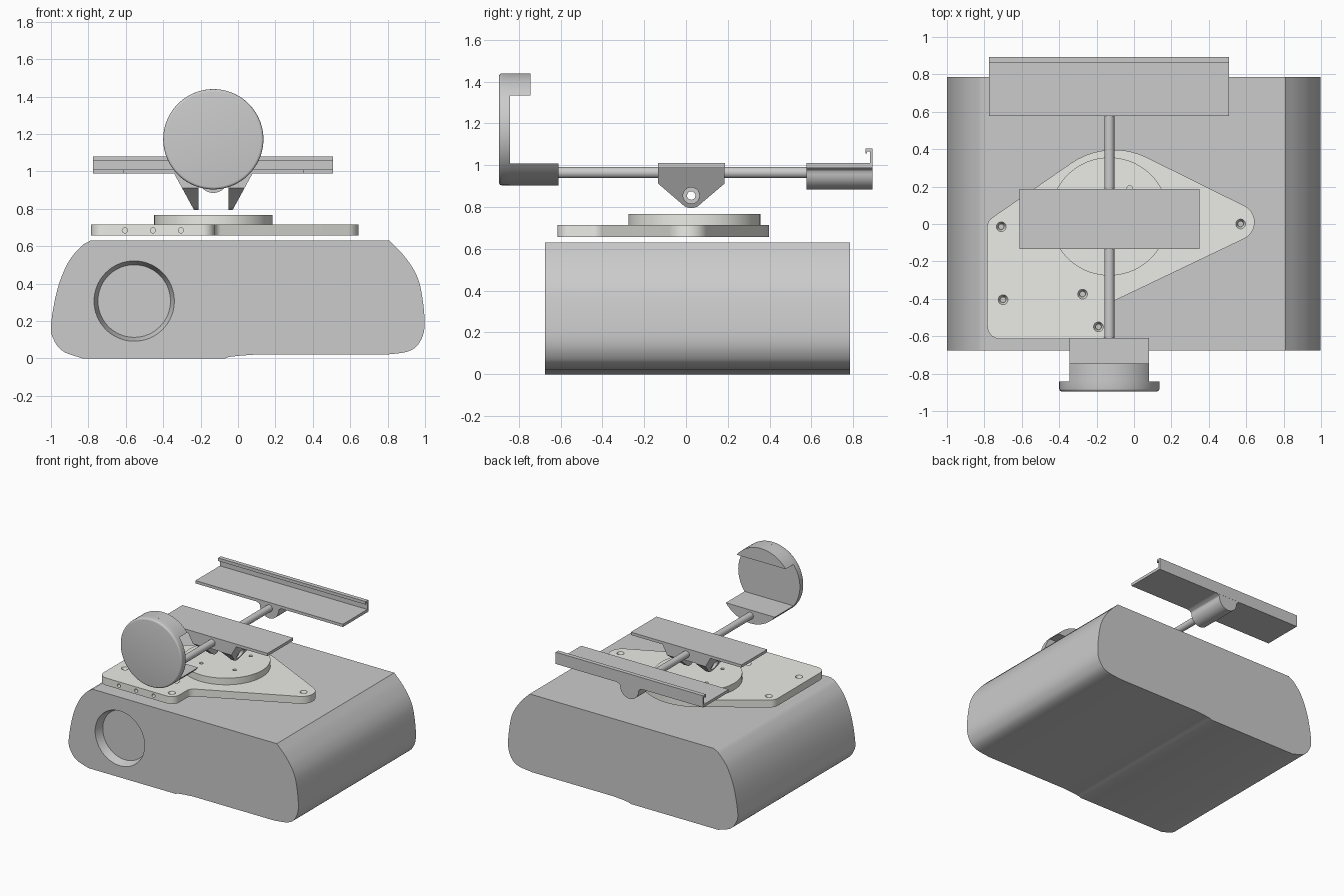
import bpy, bmesh, math
from mathutils import Vector, Matrix

if "Cube" in bpy.data.objects:
    bpy.data.objects.remove(bpy.data.objects["Cube"])

CX, ROD_Z = -0.132, 0.965           # centre line of the upper assembly


def prism(name, pts, axis, a, b, taper=1.0, bevel_a=0.0):
    """Extrude a 2D outline along an axis from a to b; bevel_a rounds the rim at a."""
    n = len(pts)
    mid = sum((Vector(p) for p in pts), Vector((0, 0))) / n
    place = {'x': lambda p, t: (t, p[0], p[1]),
             'y': lambda p, t: (p[0], t, p[1]),
             'z': lambda p, t: (p[0], p[1], t)}[axis]
    bm = bmesh.new()
    v0 = [bm.verts.new(place(p, a)) for p in pts]
    v1 = [bm.verts.new(place(mid + (Vector(p) - mid) * taper, b)) for p in pts]
    cap = bm.faces.new(v0)
    bm.faces.new(v1)
    for i in range(n):
        j = (i + 1) % n
        bm.faces.new((v0[i], v0[j], v1[j], v1[i]))
    bmesh.ops.recalc_face_normals(bm, faces=bm.faces[:])
    if bevel_a:
        bmesh.ops.bevel(bm, geom=list(cap.edges), offset=bevel_a, segments=4,
                        profile=0.5, affect='EDGES')
    me = bpy.data.meshes.new(name)
    bm.to_mesh(me)
    bm.free()
    ob = bpy.data.objects.new(name, me)
    bpy.context.collection.objects.link(ob)
    return ob


def arc(cx, cy, r, a0, a1, n):
    return [(cx + r * math.cos(math.radians(a0 + (a1 - a0) * i / n)),
             cy + r * math.sin(math.radians(a0 + (a1 - a0) * i / n))) for i in range(n + 1)]


def circle(cx, cy, r, n=32):
    return arc(cx, cy, r, 0, 360, n)[:-1]


def rounded(corners, n=10):
    """Outline with each (x, y, radius) corner replaced by a true arc."""
    out = []
    for i, (x, y, r) in enumerate(corners):
        p = Vector((x, y))
        u = (Vector(corners[i - 1][:2]) - p).normalized()
        v = (Vector(corners[(i + 1) % len(corners)][:2]) - p).normalized()
        if r == 0:
            out.append((x, y))
            continue
        half = u.angle(v) / 2
        c = p + (u + v).normalized() * (r / math.sin(half))
        start = p + u * (r / math.tan(half)) - c
        turn = math.pi - 2 * half
        sign = 1 if (-u).x * v.y - (-u).y * v.x > 0 else -1
        for k in range(n + 1):
            q = c + Matrix.Rotation(sign * turn * k / n, 2) @ start
            out.append((q.x, q.y))
    return out


def spline(pts, n=6):
    """Smooth curve through the given points."""
    p = [Vector(q) for q in pts]
    p = [2 * p[0] - p[1]] + p + [2 * p[-1] - p[-2]]
    out = []
    for i in range(1, len(p) - 2):
        a, b, c, d = p[i - 1:i + 3]
        for k in range(n):
            t = k / n
            q = 0.5 * (2 * b + (c - a) * t + (2 * a - 5 * b + 4 * c - d) * t * t
                       + (3 * b - a - 3 * c + d) * t ** 3)
            out.append((q.x, q.y))
    return out + [tuple(pts[-1])]


def boolean(ob, cutter, op='DIFFERENCE'):
    m = ob.modifiers.new("cut", 'BOOLEAN')
    m.operation, m.object, m.solver = op, cutter, 'EXACT'
    bpy.context.view_layer.objects.active = ob
    bpy.ops.object.modifier_apply(modifier=m.name)
    bpy.data.objects.remove(cutter)


def drill(ob, pts, axis, a, b, taper=1.0):
    boolean(ob, prism("cutter", pts, axis, a, b, taper))


# Projector housing with recessed lens opening
right = spline([(0.79, 0.02), (0.91, 0.038), (0.97, 0.085), (0.998, 0.18), (0.98, 0.36),
                (0.945, 0.465), (0.88, 0.558), (0.81, 0.63)])
left = spline([(-0.79, 0.63), (-0.84, 0.598), (-0.91, 0.51), (-0.967, 0.365), (-1.0, 0.176),
               (-0.985, 0.1), (-0.935, 0.038), (-0.83, 0.0)])
step = [(-0.07, 0.0), (-0.05, 0.008), (0.0, 0.014), (0.08, 0.02), (0.35, 0.02)]
body = prism("projector_body", step + right + left, 'y', -0.675, 0.785)
drill(body, circle(-0.555, 0.307, 0.2155, 64), 'y', -0.677, -0.61, 0.9)

# Adapter plate with countersunk screw holes and front edge holes
plate = prism("adapter_plate", rounded([
    (-0.785, -0.615, 0.07), (-0.125, -0.615, 0.065), (-0.125, -0.42, 0.06),
    (0.771, 0.008, 0.098), (-0.141, 0.46, 0.4), (-0.785, 0.016, 0.06)]), 'z', 0.657, 0.715)
for x, y in [(-0.71, -0.015), (-0.70, -0.405), (-0.275, -0.375), (-0.19, -0.55), (0.57, 0.0)]:
    drill(plate, circle(x, y, 0.013, 20), 'z', 0.6, 0.8)
    drill(plate, circle(x, y, 0.027, 20), 'z', 0.717, 0.69, 0.6)
for x in (-0.605, -0.455, -0.305):
    drill(plate, circle(x, 0.685, 0.014, 20), 'y', -0.65, -0.54)

# Turntable disc
disc = prism("turntable_disc", circle(CX, 0.04, 0.316, 72), 'z', 0.714, 0.767)
for k in range(4):
    a = math.radians(54 + 90 * k)
    drill(disc, circle(CX + 0.186 * math.cos(a), 0.04 + 0.186 * math.sin(a), 0.014, 20),
          'z', 0.73, 0.8)

# Rod joining front shield, middle bracket and rear tray
rod = prism("rod", circle(CX, ROD_Z, 0.027), 'y', -0.64, 0.62)

# Middle top plate and forked hinge bracket
top_plate = prism("middle_plate", [(-0.613, 0.988), (0.35, 0.988), (0.35, 1.01), (-0.613, 1.01)],
                  'y', -0.133, 0.186)
bracket = prism("hinge_bracket", [(CX - 0.21, 0.99), (CX - 0.09, 0.77), (CX + 0.09, 0.77),
                                  (CX + 0.21, 0.99)], 'y', -0.133, 0.184)
side = [(0.184, 0.912), (0.184, 1.0), (-0.133, 1.0), (-0.133, 0.912)] \
    + arc(0.025, 0.855, 0.06, 222, 318, 12)
boolean(bracket, prism("cutter", side, 'x', -1, 1), 'INTERSECT')
drill(bracket, [(CX - 0.08, 0.7), (CX + 0.08, 0.7), (CX + 0.08, 0.915), (CX - 0.08, 0.915)],
      'y', -0.3, 0.3)
drill(bracket, circle(0.025, 0.855, 0.02), 'x', -1, 1)
for s in (-1, 1):
    drill(bracket, circle(0.025, 0.855, 0.039), 'x', CX + s * 0.1, CX + s * 0.4)

# Round front shield with hood on top and clamp below (both circle segments)
R, DZ = 0.268, 1.172
shield = prism("front_shield", circle(CX, DZ, R, 72), 'y', -0.895, -0.843, bevel_a=0.014)
ang = math.degrees(math.asin(0.163 / R))
hood = prism("shield_hood", arc(CX, DZ, R, ang, 180 - ang, 32), 'y', -0.844, -0.745)
clamp = prism("shield_clamp", arc(CX, DZ, R, 180 + ang, 360 - ang, 32), 'y', -0.844, -0.61)

# Rear tray with hooked lip and its U-shaped socket
tray = prism("rear_tray", [(0.577, 0.988), (0.893, 0.988), (0.893, 1.08), (0.86, 1.08),
                           (0.86, 1.056), (0.867, 1.056), (0.867, 1.066), (0.881, 1.066),
                           (0.881, 1.01), (0.577, 1.01)], 'x', -0.775, 0.508)
socket = prism("rear_socket", [(CX + 0.12, 0.99), (CX - 0.12, 0.99), (CX - 0.098, 0.984),
                               (CX - 0.084, 0.974)]
               + arc(CX, ROD_Z, 0.08, 180, 360, 24) + [(CX + 0.084, 0.974), (CX + 0.098, 0.984)],
               'y', 0.577, 0.892)

# Pale material for the adapter parts
pale = bpy.data.materials.new("pale_grey")
pale.diffuse_color = (0.83, 0.83, 0.79, 1)
pale.use_nodes = True
pale.node_tree.nodes["Principled BSDF"].inputs["Base Color"].default_value = pale.diffuse_color
for ob in (plate, disc):
    ob.data.materials.clear()
    ob.data.materials.append(pale)

# Smooth curved surfaces, keep edges sharp
bpy.ops.object.select_all(action='DESELECT')
for ob in bpy.context.collection.objects:
    ob.select_set(True)
    bpy.context.view_layer.objects.active = ob
bpy.ops.object.shade_smooth_by_angle(angle=math.radians(28))
